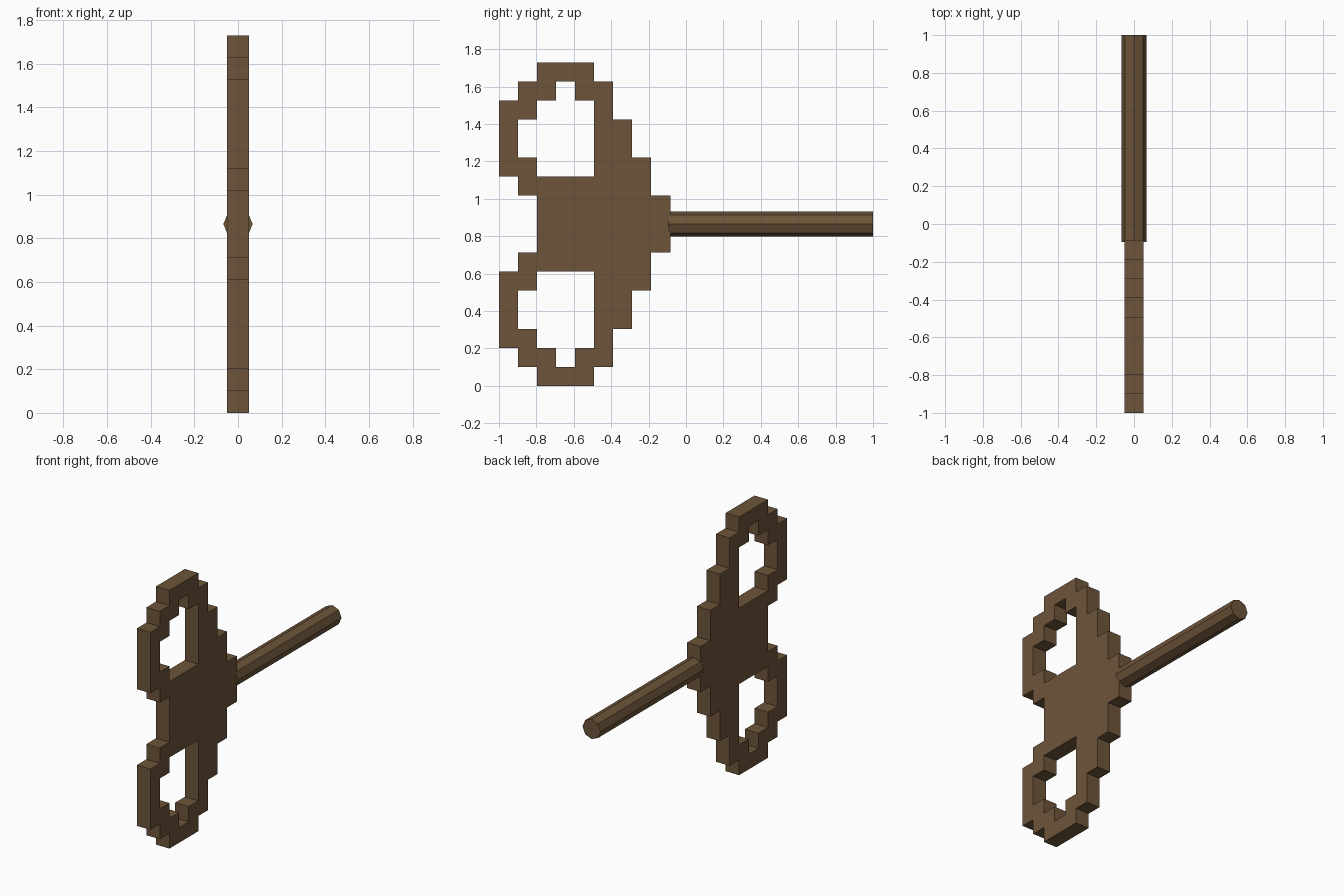
import bpy, bmesh, math
from mathutils import Vector

if "Cube" in bpy.data.objects:
    bpy.data.objects.remove(bpy.data.objects["Cube"])

CELL = 1.73 / 17      # size of one step in the head's outline
HALF = 0.05           # half thickness of the head
MID = 1.73 / 2        # height of the shaft axis

mat = bpy.data.materials.new("brown")
mat.diffuse_color = (0.155, 0.09, 0.042, 1)
mat.use_nodes = True
mat.node_tree.nodes["Principled BSDF"].inputs["Base Color"].default_value = mat.diffuse_color

# Lower half of the stepped head plus its middle row, bottom to top (# = solid)
lower = ["..###....",
         ".##.##...",
         "##...#...",
         "#....##..",
         "#....##..",
         "##...###.",
         ".#######.",
         "..#######"]
rows = lower + ["..#######"] + lower[::-1]


def finish(name, bm):
    bmesh.ops.recalc_face_normals(bm, faces=bm.faces)
    me = bpy.data.meshes.new(name)
    bm.to_mesh(me)
    bm.free()
    me.materials.append(mat)
    ob = bpy.data.objects.new(name, me)
    bpy.context.collection.objects.link(ob)
    return ob


# Head: flat cells merged into one sheet, then extruded along x
bm = bmesh.new()
for r, row in enumerate(rows):
    for c, ch in enumerate(row):
        if ch == "#":
            corners = [(c, r), (c + 1, r), (c + 1, r + 1), (c, r + 1)]
            bm.faces.new([bm.verts.new((-HALF, -1 + a * CELL, b * CELL))
                          for a, b in corners])
bmesh.ops.remove_doubles(bm, verts=bm.verts, dist=1e-4)
ext = bmesh.ops.extrude_face_region(bm, geom=bm.faces[:], use_keep_orig=True)
bmesh.ops.translate(bm, vec=Vector((2 * HALF, 0, 0)),
                    verts=[g for g in ext["geom"] if isinstance(g, bmesh.types.BMVert)])
bmesh.ops.recalc_face_normals(bm, faces=bm.faces)
bmesh.ops.dissolve_limit(bm, angle_limit=math.radians(1),
                         verts=bm.verts[:], edges=bm.edges[:])
finish("stepped_head", bm)

# Shaft: eight-sided rod along y with corners on the axes
START, END = -0.095, 1.0
bm = bmesh.new()
ring = [bm.verts.new((0.067 * math.cos(i * math.pi / 4), START,
                      MID + 0.067 * math.sin(i * math.pi / 4))) for i in range(8)]
base = bm.faces.new(ring)
ext = bmesh.ops.extrude_face_region(bm, geom=[base], use_keep_orig=True)
bmesh.ops.translate(bm, vec=Vector((0, END - START, 0)),
                    verts=[g for g in ext["geom"] if isinstance(g, bmesh.types.BMVert)])
finish("shaft", bm)
